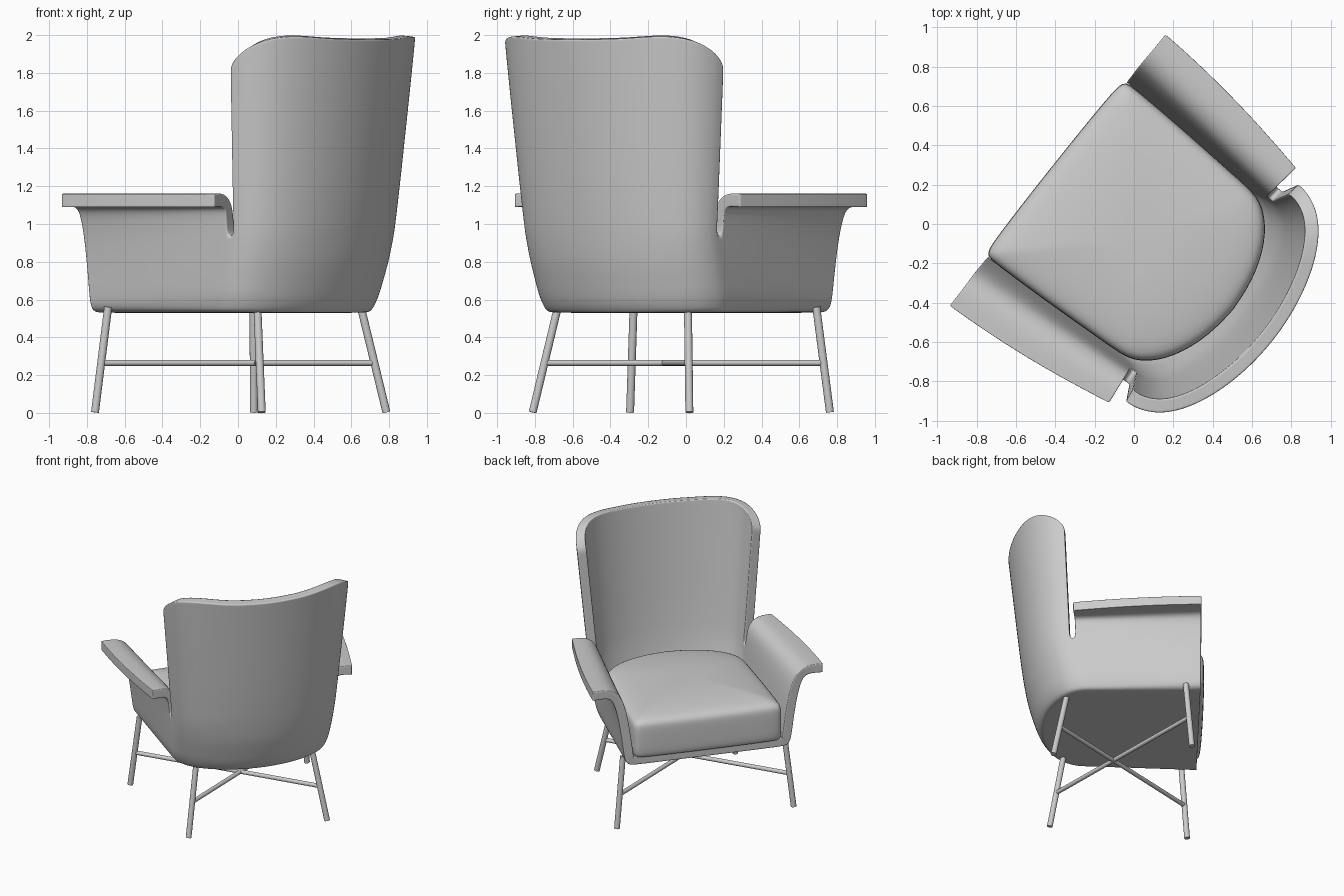
import bpy, bmesh, math
from mathutils import Matrix, Vector

if "Cube" in bpy.data.objects:
    bpy.data.objects.remove(bpy.data.objects["Cube"])

# The chair stands turned about z: local +Y is its front, X is its width
PLACE = Matrix.Translation((-0.017, -0.021, 0)) @ Matrix.Rotation(math.radians(51.5), 4, 'Z')


def add_object(name, bm, angle=40):
    me = bpy.data.meshes.new(name)
    bm.to_mesh(me)
    bm.free()
    ob = bpy.data.objects.new(name, me)
    bpy.context.collection.objects.link(ob)
    ob.matrix_world = PLACE
    bpy.ops.object.select_all(action='DESELECT')
    ob.select_set(True)
    bpy.context.view_layer.objects.active = ob
    bpy.ops.object.shade_smooth_by_angle(angle=math.radians(angle))
    return ob


def interp(keys, z):
    for (a, va), (b, vb) in zip(keys, keys[1:]):
        if z <= b:
            return va + (vb - va) * max(0, (z - a) / (b - a))
    return keys[-1][1]


# Shell measurements by height: half width at wing, at front, back depth, wing edge position
WING = [(.53, .57), (.6, .60), (.8, .617), (.95, .625), (1.1, .64), (1.85, .705), (2, .712)]
FRONT = [(.53, .60), (.57, .635), (.8, .665), (.95, .69), (1.02, .71), (1.065, .728), (1.09, .74)]
BACK = [(.53, .68), (.58, .72), (.8, .785), (.95, .81), (1.1, .832), (2, .926)]
EDGE = [(.53, -.36), (.92, -.487), (1.85, -.53), (2, -.54)]
TOP = [(0, 1.975), (25, 1.98), (45, 1.998), (58, 1.985), (70, 1.955), (82, 1.905), (90, 1.84)]
NOTCH = .935
PHI = [0, 12, 25, 38, 50, 60, 70, 82, 90]
SIDE = [.045, .075, .3, .55, .8, .96, 1]


def plan(col, z):
    w, e = interp(WING, z), interp(EDGE, z)
    if col < len(PHI):
        a = math.radians(PHI[col])
        x = 0 if col == 0 else w * math.sin(a)
        return x, e - (interp(BACK, z) + e) * math.cos(a)
    t = SIDE[col - len(PHI)]
    return w + (interp(FRONT, z) - w) * t, e + (.474 - e) * t


def column(col):
    pts = []
    for k in (0, .5, .92):                        # underside
        x, y = plan(col, .53)
        pts.append((x * k, y * (1 - .15 * (1 - k)) if y < 0 else y, .53))
    for z in (.535, .565, .62, .7, .8, NOTCH):    # tub wall
        pts.append((*plan(col, z), z))
    if col < len(PHI):                            # tall winged back
        top = interp(TOP, PHI[col])
        for t in (.08, .25, .5, .75, .95, 1):
            z = NOTCH + (top - NOTCH) * t
            pts.append((*plan(col, z), z))
    else:                                         # arm turning out into a flat rest
        t = SIDE[col - len(PHI)]
        out = .752 + (.88 - .752) * t + .1 * t * (1 - t)
        for z, k in ((1.03, 0), (1.072, .03), (1.09, .18), (1.093, .5), (1.09, .93), (1.09, 1)):
            x, y = plan(col, z)
            pts.append((x + (out - x) * k, y - .02 * k * (1 - t) ** 6, z))
    return pts


# Shell: back, arms and tub in one skin, half built and mirrored
bm = bmesh.new()
grid = [[bm.verts.new(p) for p in column(c)] for c in range(len(PHI) + len(SIDE))]
for c in range(len(grid) - 1):
    rows = 8 if c == len(PHI) - 1 else len(grid[0]) - 1   # notch between wing and arm
    for r in range(rows):
        bm.faces.new((grid[c][r], grid[c + 1][r], grid[c + 1][r + 1], grid[c][r + 1]))
bm.normal_update()
bm.faces.ensure_lookup_table()
if bm.faces[6].normal.y > 0:                      # back faces must look backwards
    bmesh.ops.reverse_faces(bm, faces=bm.faces[:])
shell = add_object("shell", bm)
mir = shell.modifiers.new("mirror", 'MIRROR')
mir.merge_threshold = .0005
sol = shell.modifiers.new("thickness", 'SOLIDIFY')
sol.thickness, sol.offset = .07, -1
sol.edge_crease_inner = sol.edge_crease_outer = .62   # softly rounded rim
sub = shell.modifiers.new("smooth", 'SUBSURF')
sub.levels = sub.render_levels = 3

# Seat cushion: rounded plan outline stacked in rings with a crowned top
half = [(.25, .507), (.45, .503), (.535, .498), (.563, .48), (.57, .44), (.558, .1), (.54, -.2)]
half += [(.535 * math.cos(math.radians(a)), -.34 - .325 * math.sin(math.radians(a)))
         for a in range(5, 90, 12)]
outline = [(0, .508)] + half + [(0, -.665)] + [(-x, y) for x, y in reversed(half)]
rings = [(.4, .58), (.95, .58), (.985, .59), (1, .62), (1, .72), (1, .82), (.992, .85),
         (.965, .875), (.9, .892), (.75, .91), (.5, .926), (.25, .933)]
bm = bmesh.new()
loops = [[bm.verts.new((x * s, -.08 + (y + .08) * s, z)) for x, y in outline] for s, z in rings]
n = len(outline)
for a, b in zip(loops, loops[1:]):
    for i in range(n):
        bm.faces.new((a[i], a[(i + 1) % n], b[(i + 1) % n], b[i]))
bm.faces.new(loops[0])
bm.faces.new(loops[-1])
bmesh.ops.recalc_face_normals(bm, faces=bm.faces[:])
seat = add_object("seat_cushion", bm, 60)
sub = seat.modifiers.new("smooth", 'SUBSURF')
sub.levels = sub.render_levels = 1


def rod(name, p, q, r):
    p, q = Vector(p), Vector(q)
    d = q - p
    m = Matrix.Translation((p + q) / 2) @ d.to_track_quat('Z', 'Y').to_matrix().to_4x4()
    bm = bmesh.new()
    bmesh.ops.create_cone(bm, cap_ends=True, segments=20, radius1=r, radius2=r,
                          depth=d.length, matrix=m)
    return add_object(name, bm)


# Splayed legs and crossed stretchers
for side, s in (("left", -1), ("right", 1)):
    rod("front_leg_" + side, (s * .676, .408, .003), (s * .618, .365, .56), .021)
    rod("back_leg_" + side, (s * .53, -.604, .003), (s * .44, -.503, .56), .021)
    rod("stretcher_" + side, (s * .648, .388, .265), (-s * .487, -.556, .265), .016)
